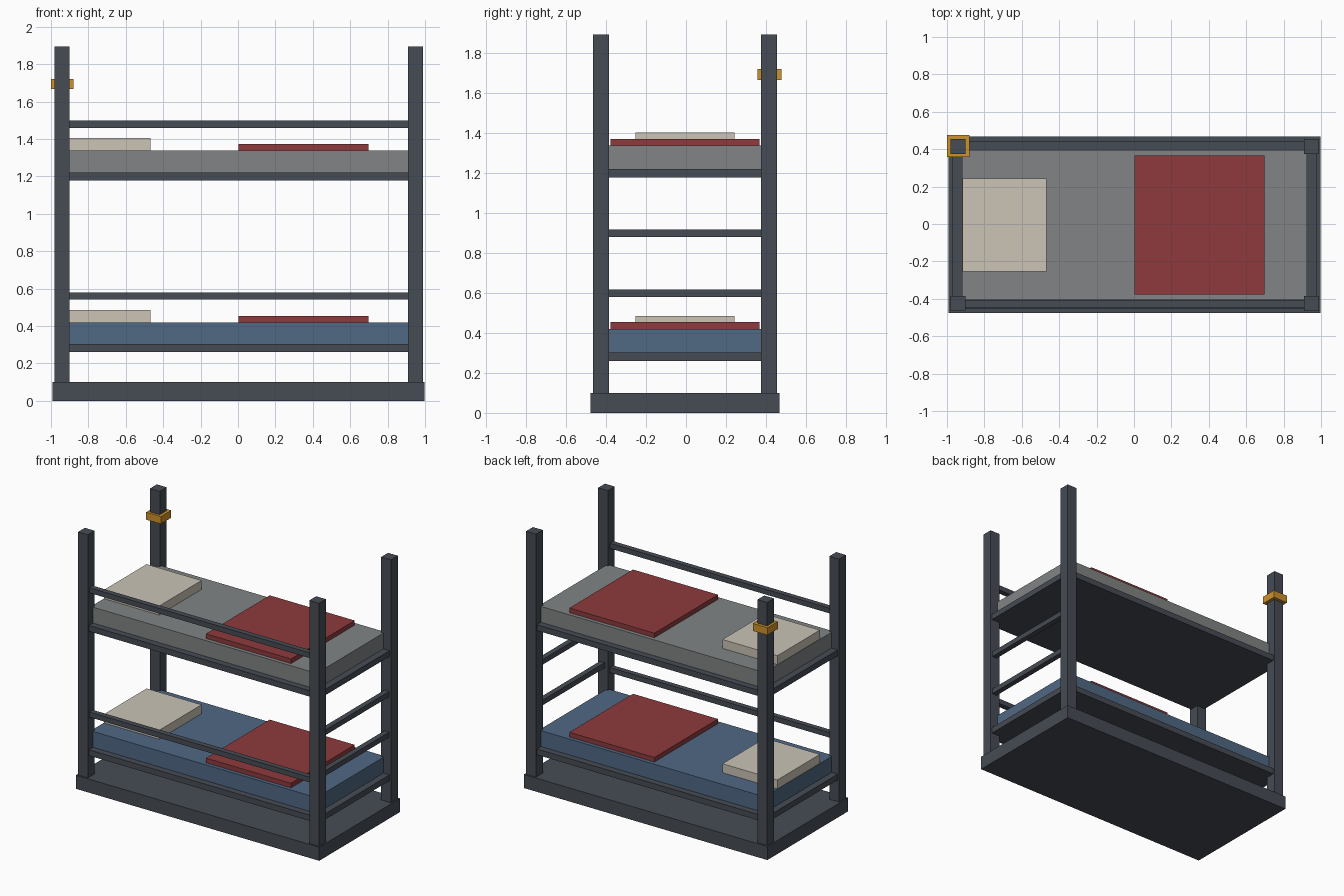
import bpy

if "Cube" in bpy.data.objects:
    bpy.data.objects.remove(bpy.data.objects["Cube"])


def linear(c):
    c /= 255
    return c / 12.92 if c <= 0.04045 else ((c + 0.055) / 1.055) ** 2.4


def material(name, r, g, b):
    m = bpy.data.materials.new(name)
    m.diffuse_color = (linear(r), linear(g), linear(b), 1)
    m.use_nodes = True
    m.node_tree.nodes["Principled BSDF"].inputs["Base Color"].default_value = m.diffuse_color
    return m


METAL = material("dark metal", 70, 75, 84)
GREY = material("grey fabric", 129, 132, 133)
BLUE = material("blue fabric", 80, 104, 132)
RED = material("red blanket", 141, 58, 60)
CREAM = material("cream pillow", 203, 196, 182)
GOLD = material("golden band", 206, 146, 44)

CX, CY = 0.003, -0.005   # frame centre; the band sticks out at one corner


def box(name, mat, x0, x1, y0, y1, z0, z1):
    bpy.ops.mesh.primitive_cube_add(
        size=1, location=((x0 + x1) / 2, (y0 + y1) / 2, (z0 + z1) / 2))
    ob = bpy.context.object
    ob.name = name
    ob.scale = (x1 - x0, y1 - y0, z1 - z0)
    bpy.ops.object.transform_apply(location=False, rotation=False, scale=True)
    ob.data.materials.append(mat)
    return ob


def centred(name, mat, x, y, hx, hy, z0, z1):
    return box(name, mat, x - hx, x + hx, y - hy, y + hy, z0, z1)


# Base plinth
centred("base", METAL, CX, CY, 0.995, 0.472, 0, 0.10)

# Corner posts
for sx, side in ((-1, "left"), (1, "right")):
    for sy, end in ((-1, "front"), (1, "back")):
        centred(f"{end}_{side}_post", METAL, CX + sx * 0.945, CY + sy * 0.42,
                0.04, 0.04, 0.10, 1.895)

# Band round the back left post
centred("post_band", GOLD, CX - 0.943, CY + 0.422, 0.06, 0.06, 1.667, 1.722)

# Two bunks: frame, mattress, pillow, blanket and front guard rail
for name, z, fabric in (("lower", 0.26, BLUE), ("upper", 1.178, GREY)):
    centred(f"{name}_bunk_frame", METAL, CX, CY, 0.973, 0.448, z, z + 0.043)
    top = z + 0.16
    centred(f"{name}_mattress", fabric, CX, CY, 0.923, 0.40, z + 0.043, top)
    box(f"{name}_pillow", CREAM, -0.917, -0.468, CY - 0.248, CY + 0.248, top, top + 0.066)
    box(f"{name}_blanket", RED, 0.002, 0.697, CY - 0.372, CY + 0.372, top, top + 0.034)
    centred(f"{name}_guard_rail", METAL, CX, CY - 0.423, 0.93, 0.02, z + 0.282, z + 0.32)

# Ladder rungs on the right end
for i, z in enumerate((0.58, 0.88)):
    centred(f"ladder_rung_{i + 1}", METAL, CX + 0.95, CY, 0.02, 0.41, z, z + 0.038)
